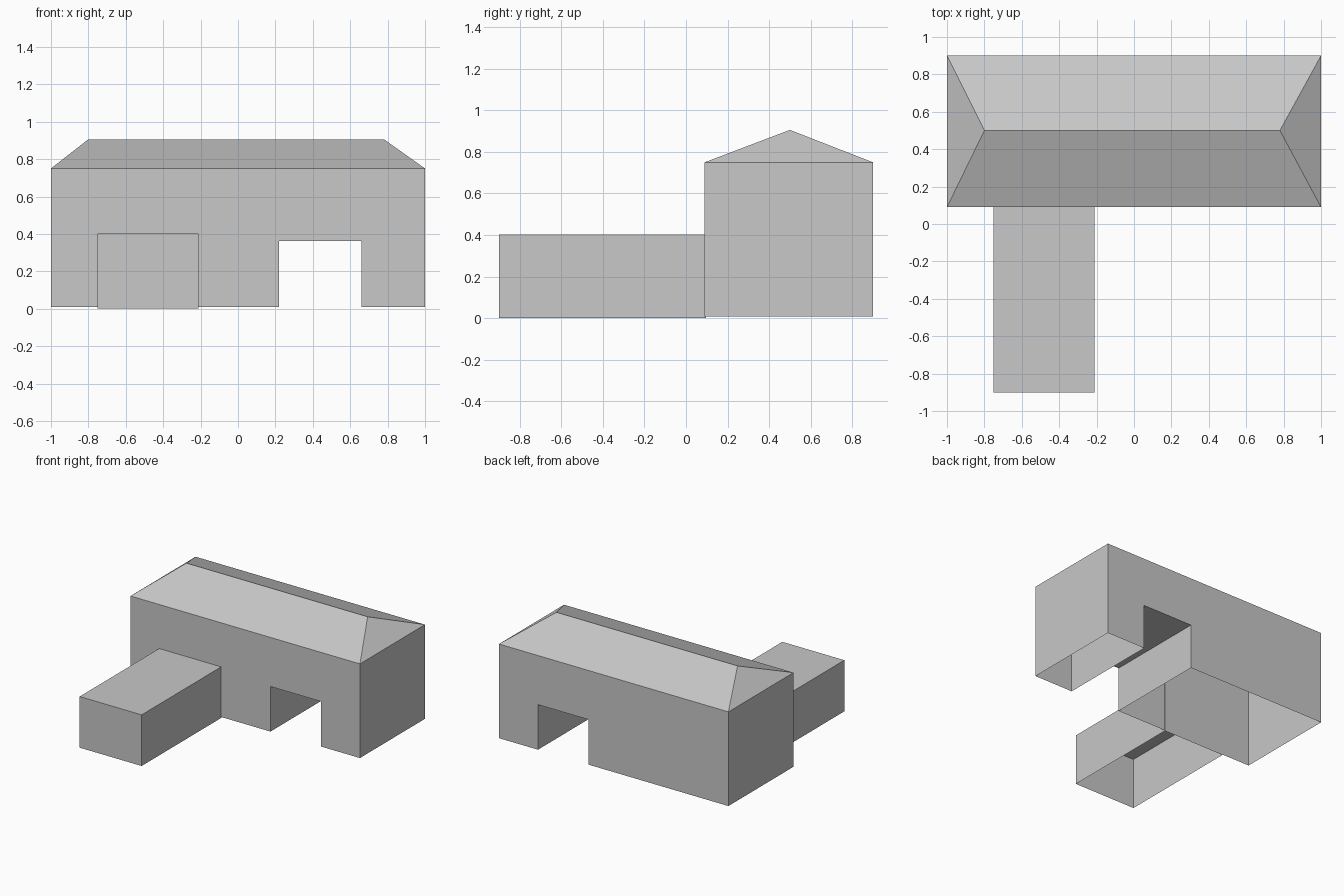
import bpy
import bmesh

cube = bpy.data.objects.get("Cube")
if cube:
    bpy.data.objects.remove(cube, do_unlink=True)

# One plain grey for every part
grey = bpy.data.materials.new("plain grey")
grey.use_nodes = True
colour = (0.58, 0.58, 0.58, 1)
grey.diffuse_color = colour
grey.node_tree.nodes["Principled BSDF"].inputs["Base Color"].default_value = colour


def finish(name, bm):
    """Turn a bmesh into a named grey object."""
    mesh = bpy.data.meshes.new(name)
    bm.to_mesh(mesh)
    bm.free()
    mesh.materials.append(grey)
    obj = bpy.data.objects.new(name, mesh)
    bpy.context.collection.objects.link(obj)
    return obj


def extruded_shell(name, profile, y0, y1, open_edges):
    """Sweep an x-z outline along y, leaving the listed outline edges open."""
    bm = bmesh.new()
    front = [bm.verts.new((x, y0, z)) for x, z in profile]
    back = [bm.verts.new((x, y1, z)) for x, z in profile]
    bm.faces.new(front)
    bm.faces.new(back[::-1])
    n = len(profile)
    for i in range(n):
        if i not in open_edges:
            j = (i + 1) % n
            bm.faces.new((front[j], front[i], back[i], back[j]))
    return finish(name, bm)


FRONT, BACK, EAVES, BASE = 0.09, 0.9, 0.75, 0.008

# Main building walls with a gateway through them, open at floor and eaves
walls = [(-1, BASE), (0.22, BASE), (0.22, 0.363), (0.66, 0.363),
         (0.66, BASE), (1, BASE), (1, EAVES), (-1, EAVES)]
extruded_shell("main_walls", walls, FRONT, BACK, open_edges={0, 4, 6})

# Low front wing, open underneath, its end just inside the main wall
wing = [(-0.75, 0), (-0.21, 0), (-0.21, 0.403), (-0.75, 0.403)]
extruded_shell("front_wing", wing, -0.9, FRONT + 0.006, open_edges={0})

# Hipped roof, flush with the walls
bm = bmesh.new()
a, b, c, d = [bm.verts.new((x, y, EAVES)) for x, y in
              ((-1, FRONT), (1, FRONT), (1, BACK), (-1, BACK))]
left_end, right_end = [bm.verts.new((x, 0.5, 0.906)) for x in (-0.8, 0.78)]
for face in ((a, b, right_end, left_end), (b, c, right_end),
             (c, d, left_end, right_end), (d, a, left_end)):
    bm.faces.new(face)
finish("hipped_roof", bm)
